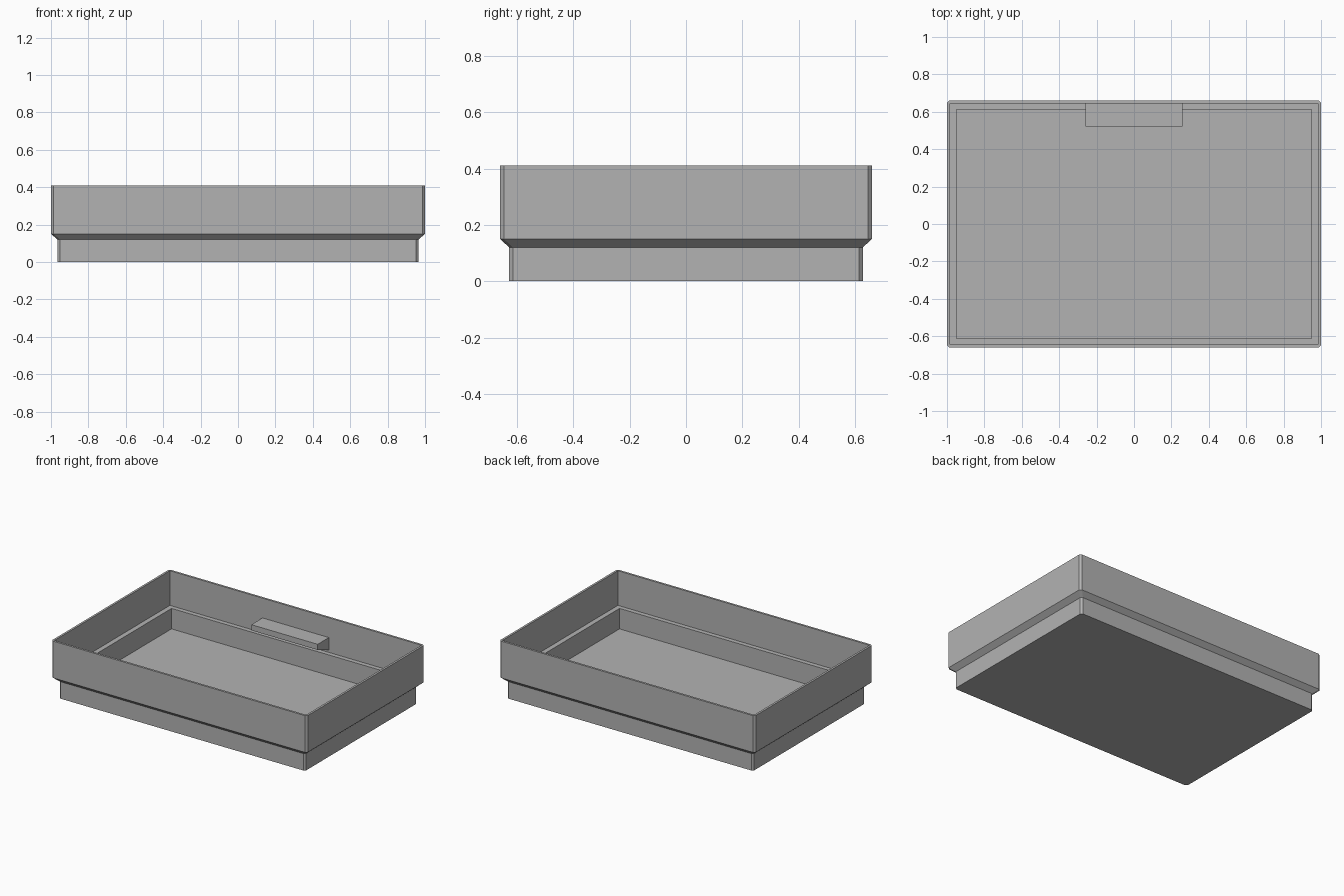
import bpy
import bmesh

cube = bpy.data.objects.get("Cube")
if cube:
    bpy.data.objects.remove(cube, do_unlink=True)

grey = bpy.data.materials.new("plain grey")
grey.use_nodes = True
colour = (0.45, 0.45, 0.45, 1)
grey.diffuse_color = colour
grey.node_tree.nodes["Principled BSDF"].inputs["Base Color"].default_value = colour


def finish(name, bm):
    bmesh.ops.recalc_face_normals(bm, faces=bm.faces)
    mesh = bpy.data.meshes.new(name)
    bm.to_mesh(mesh)
    bm.free()
    mesh.materials.append(grey)
    obj = bpy.data.objects.new(name, mesh)
    bpy.context.collection.objects.link(obj)
    return obj


def ring(bm, x, y, z, cut):
    """Rectangle with cut corners, as eight vertices."""
    points = [(x, y - cut), (x - cut, y), (cut - x, y), (-x, y - cut),
              (-x, cut - y), (cut - x, -y), (x - cut, -y), (x, cut - y)]
    return [bm.verts.new((px, py, z)) for px, py in points]


# Stepped tray: sections run up the outside, over the rim and down the inside
CUT, SHARP = 0.013, 0.0005
sections = [
    (0.965, 0.628, 0.0, CUT),
    (0.965, 0.628, 0.12, CUT),
    (1.0, 0.66, 0.15, CUT),
    (1.0, 0.66, 0.41, CUT),
    (0.985, 0.645, 0.41, SHARP),
    (0.985, 0.645, 0.165, SHARP),
    (0.95, 0.613, 0.165, SHARP),
    (0.95, 0.613, 0.02, SHARP),
]
bm = bmesh.new()
rings = [ring(bm, *s) for s in sections]
for low, high in zip(rings, rings[1:]):
    for i in range(8):
        j = (i + 1) % 8
        bm.faces.new((low[i], low[j], high[j], high[i]))
bm.faces.new(rings[0])
bm.faces.new(rings[-1])
finish("tray", bm)

# Small shelf on the inside of the back wall, with a sloping underside
profile = [(0.52, 0.27), (0.65, 0.27), (0.65, 0.18), (0.52, 0.23)]
bm = bmesh.new()
side = bm.faces.new([bm.verts.new((-0.26, y, z)) for y, z in profile])
grown = bmesh.ops.extrude_face_region(bm, geom=[side], use_keep_orig=True)
moved = [v for v in grown["geom"] if isinstance(v, bmesh.types.BMVert)]
bmesh.ops.translate(bm, verts=moved, vec=(0.52, 0, 0))
finish("back_shelf", bm)
